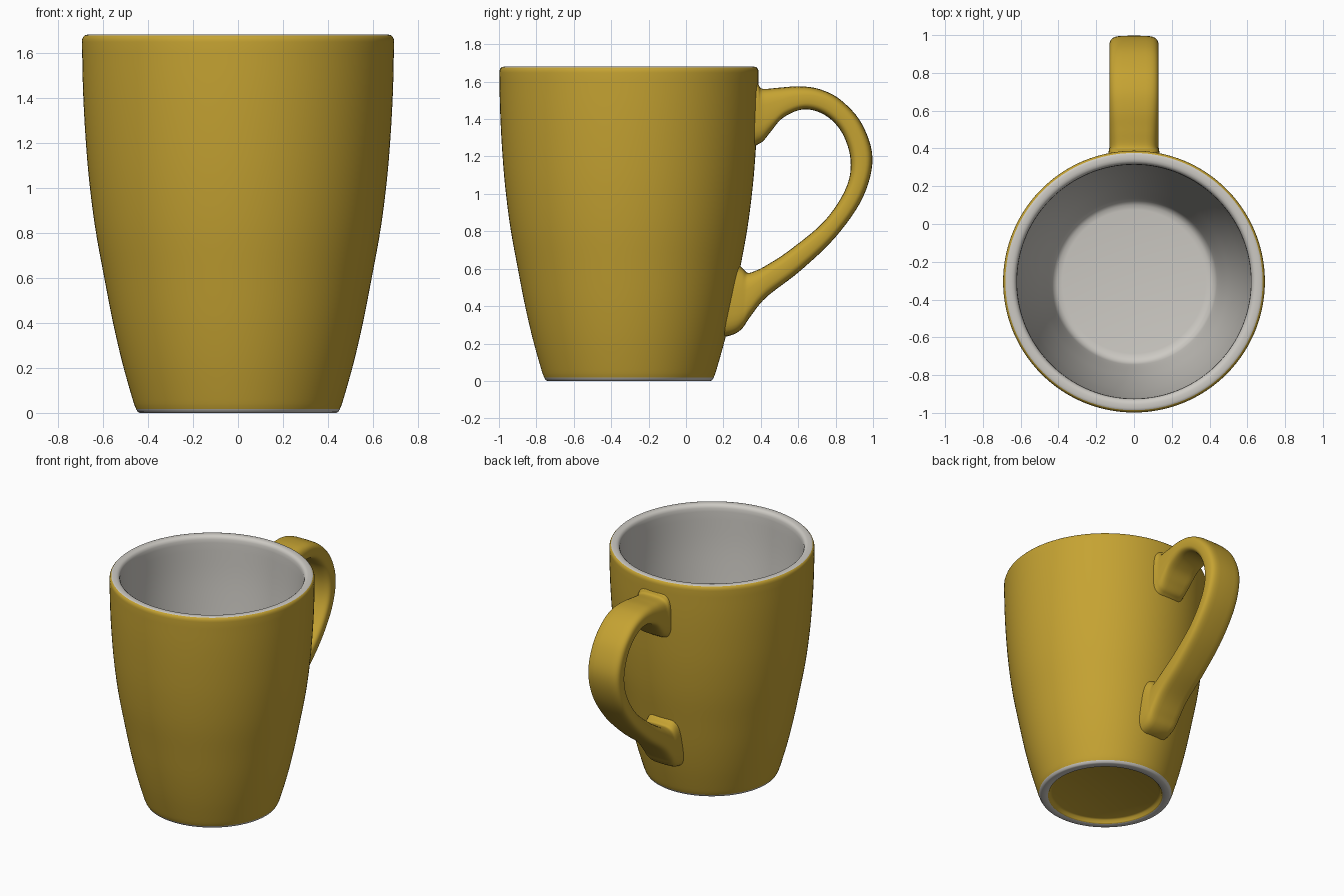
import bpy, bmesh, math
from mathutils import Vector

if "Cube" in bpy.data.objects:
    bpy.data.objects.remove(bpy.data.objects["Cube"])

CY = -0.305      # y of the cup axis
SEG = 128


def material(name, rgb):
    m = bpy.data.materials.new(name)
    m.diffuse_color = (*rgb, 1.0)
    m.use_nodes = True
    m.node_tree.nodes["Principled BSDF"].inputs["Base Color"].default_value = m.diffuse_color
    return m


yellow = material("mustard_glaze", (0.56, 0.365, 0.032))
white = material("white_glaze", (0.61, 0.59, 0.55))


def spline(pts, steps):
    """Smooth curve through the given points."""
    p = [Vector(q) for q in pts]
    p = [2 * p[0] - p[1]] + p + [2 * p[-1] - p[-2]]
    out = []
    for i in range(1, len(p) - 2):
        a, b, c, d = p[i - 1:i + 3]
        for k in range(steps):
            t = k / steps
            out.append(0.5 * (2 * b + (c - a) * t + (2 * a - 5 * b + 4 * c - d) * t * t
                              + (3 * b - a - 3 * c + d) * t ** 3))
    out.append(p[-2])
    return out


def finish(name, bm, mats, angle):
    bmesh.ops.recalc_face_normals(bm, faces=bm.faces)
    for f in bm.faces:
        f.smooth = True
    me = bpy.data.meshes.new(name)
    bm.to_mesh(me)
    bm.free()
    for m in mats:
        me.materials.append(m)
    me.set_sharp_from_angle(angle=math.radians(angle))
    ob = bpy.data.objects.new(name, me)
    bpy.context.collection.objects.link(ob)
    return ob


# Cup: sections of (radius, z) running from under the foot, up the outside, down the inside
recess = [(0, 0.03), (0.365, 0.03), (0.38, 0.024), (0.386, 0.006)]
foot = [(0.392, 0.0), (0.435, 0.0), (0.445, 0.004)]
outside = spline([(0.453, 0.018), (0.468, 0.06), (0.513, 0.22), (0.555, 0.4), (0.594, 0.6),
                  (0.634, 0.82), (0.662, 1.04), (0.679, 1.25), (0.689, 1.45), (0.693, 1.648)], 4)
outside += [(0.692, 1.660), (0.688, 1.670)]
rim = [(0.681, 1.677), (0.67, 1.68), (0.65, 1.68), (0.637, 1.677), (0.627, 1.669), (0.621, 1.655)]
inside = spline([(0.619, 1.63), (0.613, 1.4), (0.600, 1.2), (0.580, 0.98), (0.552, 0.76),
                 (0.518, 0.55), (0.480, 0.36), (0.452, 0.23), (0.437, 0.17)], 4)
floor = [(0.425, 0.145), (0.405, 0.132), (0.38, 0.128), (0, 0.128)]

profile, colours = [], []
for part, index in ((recess, 0), (foot, 1), (outside, 0), (rim, 1), (inside, 1), (floor, 1)):
    for r, z in part:
        profile.append((r, z))
        colours.append(index)

bm = bmesh.new()
rings = []
for r, z in profile:
    if r == 0:
        rings.append([bm.verts.new((0, CY, z))] * SEG)
    else:
        rings.append([bm.verts.new((r * math.cos(2 * math.pi * i / SEG),
                                    CY + r * math.sin(2 * math.pi * i / SEG), z))
                      for i in range(SEG)])
for n in range(len(rings) - 1):
    a, b = rings[n], rings[n + 1]
    for i in range(SEG):
        j = (i + 1) % SEG
        corners = list(dict.fromkeys((a[i], a[j], b[j], b[i])))
        bm.faces.new(corners).material_index = colours[n]
finish("cup", bm, [yellow, white], 50)

# Handle: matching outer and inner edge points (y, z), top end to bottom end
outer = [(0.355, 1.605), (0.385, 1.588), (0.41, 1.562), (0.50, 1.568), (0.61, 1.575), (0.72, 1.558),
         (0.83, 1.50), (0.94, 1.375), (0.997, 1.19), (0.945, 0.98), (0.80, 0.77),
         (0.61, 0.588), (0.43, 0.448), (0.345, 0.345), (0.30, 0.28), (0.25, 0.247), (0.175, 0.23)]
inner = [(0.355, 1.245), (0.385, 1.265), (0.415, 1.285), (0.455, 1.335), (0.52, 1.408), (0.63, 1.452),
         (0.745, 1.42), (0.835, 1.325), (0.88, 1.18), (0.855, 1.03), (0.74, 0.855),
         (0.555, 0.70), (0.43, 0.618), (0.37, 0.588), (0.33, 0.578), (0.305, 0.60), (0.27, 0.63)]
HALF = 0.13
N = 32


def rounded(t, power):
    c = math.cos(t)
    return math.copysign(abs(c) ** power, c)


bm = bmesh.new()
loops = []
oc, ic = spline(outer, 6), spline(inner, 6)
for k, (o, i) in enumerate(zip(oc, ic)):
    mid, half = (o + i) / 2, (o - i) / 2
    end = min(k, len(oc) - 1 - k) / 12
    w = HALF + 0.008 * max(0, 1 - end)      # slight flare where it meets the cup
    loop = []
    for s in range(N):
        t = 2 * math.pi * s / N
        p = mid + half * rounded(t - math.pi / 2, 0.62)
        loop.append(bm.verts.new((w * rounded(t, 0.45), p.x, p.y)))
    loops.append(loop)
for a, b in zip(loops, loops[1:]):
    for s in range(N):
        bm.faces.new((a[s], a[(s + 1) % N], b[(s + 1) % N], b[s]))
bm.faces.new(loops[0])
bm.faces.new(loops[-1])
finish("handle", bm, [yellow], 60)
